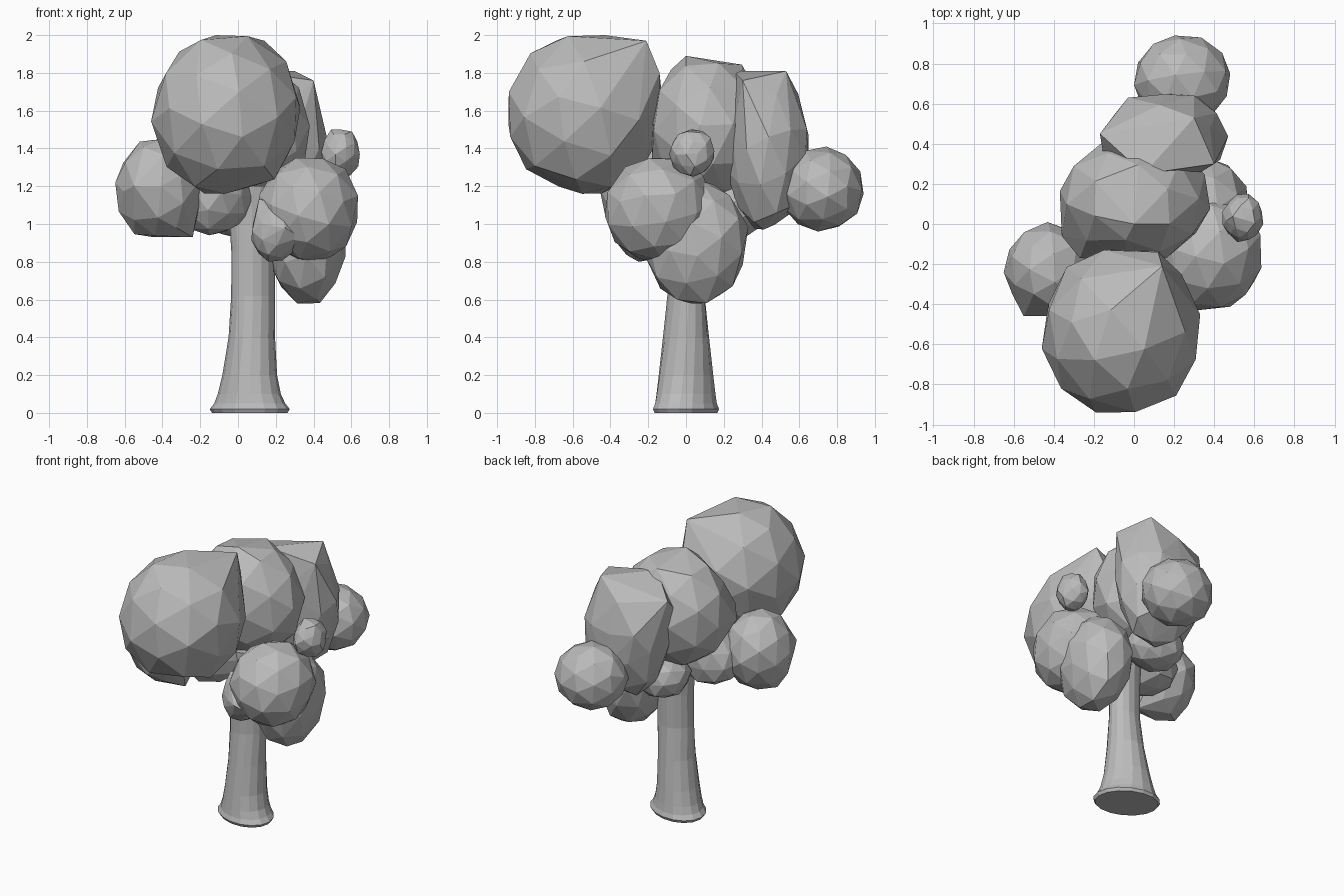
import bpy, bmesh, math, random
from mathutils import Vector, Euler

if "Cube" in bpy.data.objects:
    bpy.data.objects.remove(bpy.data.objects["Cube"])

grey = bpy.data.materials.new("plain_grey")
grey.use_nodes = True
grey.diffuse_color = (0.5, 0.5, 0.5, 1)
grey.node_tree.nodes["Principled BSDF"].inputs["Base Color"].default_value = (0.5, 0.5, 0.5, 1)


def add_object(name, bm):
    bmesh.ops.recalc_face_normals(bm, faces=bm.faces[:])
    mesh = bpy.data.meshes.new(name)
    bm.to_mesh(mesh)
    bm.free()
    mesh.materials.append(grey)
    obj = bpy.data.objects.new(name, mesh)
    bpy.context.collection.objects.link(obj)


def leaf_clump(name, low, high, rough, seed, corners):
    """Faceted, slightly irregular ball fitted between two points, with pulled-out corners."""
    rng = random.Random(seed)
    bm = bmesh.new()
    bmesh.ops.create_icosphere(bm, subdivisions=2, radius=1)
    turn = Euler([rng.uniform(0, math.tau) for _ in range(3)]).to_matrix()
    points = [turn @ v.co * (1 + rng.uniform(-rough, rough)) for v in bm.verts]
    bm.clear()
    for axis in range(3):
        values = [p[axis] for p in points]
        start, span = min(values), max(values) - min(values)
        for p in points:
            p[axis] = low[axis] + (p[axis] - start) / span * (high[axis] - low[axis])
    for corner in map(Vector, corners):
        points.remove(min(points, key=lambda p: (p - corner).length))
    for p in points + list(corners):
        bm.verts.new(p)
    hull = bmesh.ops.convex_hull(bm, input=bm.verts[:])
    inside = [g for g in hull["geom_interior"] if isinstance(g, bmesh.types.BMVert)]
    bmesh.ops.delete(bm, geom=inside, context="VERTS")
    add_object(name, bm)


# Foliage: name, low corner, high corner, roughness
clumps = [
    ("front_crown", (-.46, -.94, 1.16), (.33, -.13, 2.0), .02),
    ("middle_crown", (-.37, -.18, 1.1), (.38, .42, 1.89), .03),
    ("back_crown", (-.13, .21, .97), (.47, .65, 1.79), .03),
    ("back_clump", (0, .5, .96), (.48, .94, 1.41), .02),
    ("right_clump", (-.65, -.46, .93), (-.19, .01, 1.45), .05),
    ("left_clump", (.11, -.43, .8), (.635, .14, 1.35), .03),
    ("lower_left_clump", (.15, -.22, .58), (.57, .33, 1.24), .04),
    ("small_left_clump", (.44, -.09, 1.25), (.645, .15, 1.5), .07),
    ("small_front_clump", (.07, -.37, .8), (.33, -.1, 1.12), .06),
    ("inner_right_clump", (-.37, -.28, .94), (.08, .12, 1.34), .05),
    ("inner_back_clump", (-.16, .06, .92), (.22, .42, 1.24), .05),
]
# Corners that stand out from the round shape
corners = {
    "front_crown": [(.14, -.21, 1.97), (.12, -.14, 1.8), (0, -.2, 1.4), (-.07, -.55, 1.16)],
    "middle_crown": [(-.36, -.06, 1.45), (-.27, -.17, 1.5), (0, 0, 1.89)],
    "back_crown": [(.3, .53, 1.81), (.05, .25, 1.81), (.4, .3, 1.76), (-.17, .45, 1.72),
                   (-.14, .27, 1.55), (.2, .41, .97), (.3, .64, 1.5), (-.03, .63, 1.5)],
    "right_clump": [(-.24, -.25, .93), (-.55, -.46, 1.2)],
    "small_front_clump": [(.11, -.24, 1.13), (.25, -.4, .98), (.33, -.36, .93)],
}
for seed, (name, low, high, rough) in enumerate(clumps):
    leaf_clump(name, low, high, rough, seed + 3, corners.get(name, []))

# Trunk: flared, slightly twisted stack of rings (height, centre x, radius x, radius y)
rings = [
    (0, .062, .2, .168), (.02, .062, .212, .178), (.05, .062, .188, .166),
    (.1, .06, .167, .158), (.2, .062, .145, .145), (.4, .073, .123, .122),
    (.62, .08, .116, .1), (.85, .08, .115, .1), (1.0, .075, .12, .1), (1.2, .07, .13, .11),
]
SIDES = 16
bm = bmesh.new()
loops = []
for z, cx, rx, ry in rings:
    skew = min(.15, .6 * z - .22)
    angles = [math.tau * i / SIDES for i in range(SIDES)]
    loops.append([bm.verts.new((cx + rx * math.cos(a), ry * math.sin(a + skew), z)) for a in angles])
for a, b in zip(loops, loops[1:]):
    for i in range(SIDES):
        j = (i + 1) % SIDES
        bm.faces.new((a[i], a[j], b[j], b[i]))
bm.faces.new(loops[0][::-1])
bm.faces.new(loops[-1])
add_object("trunk", bm)
